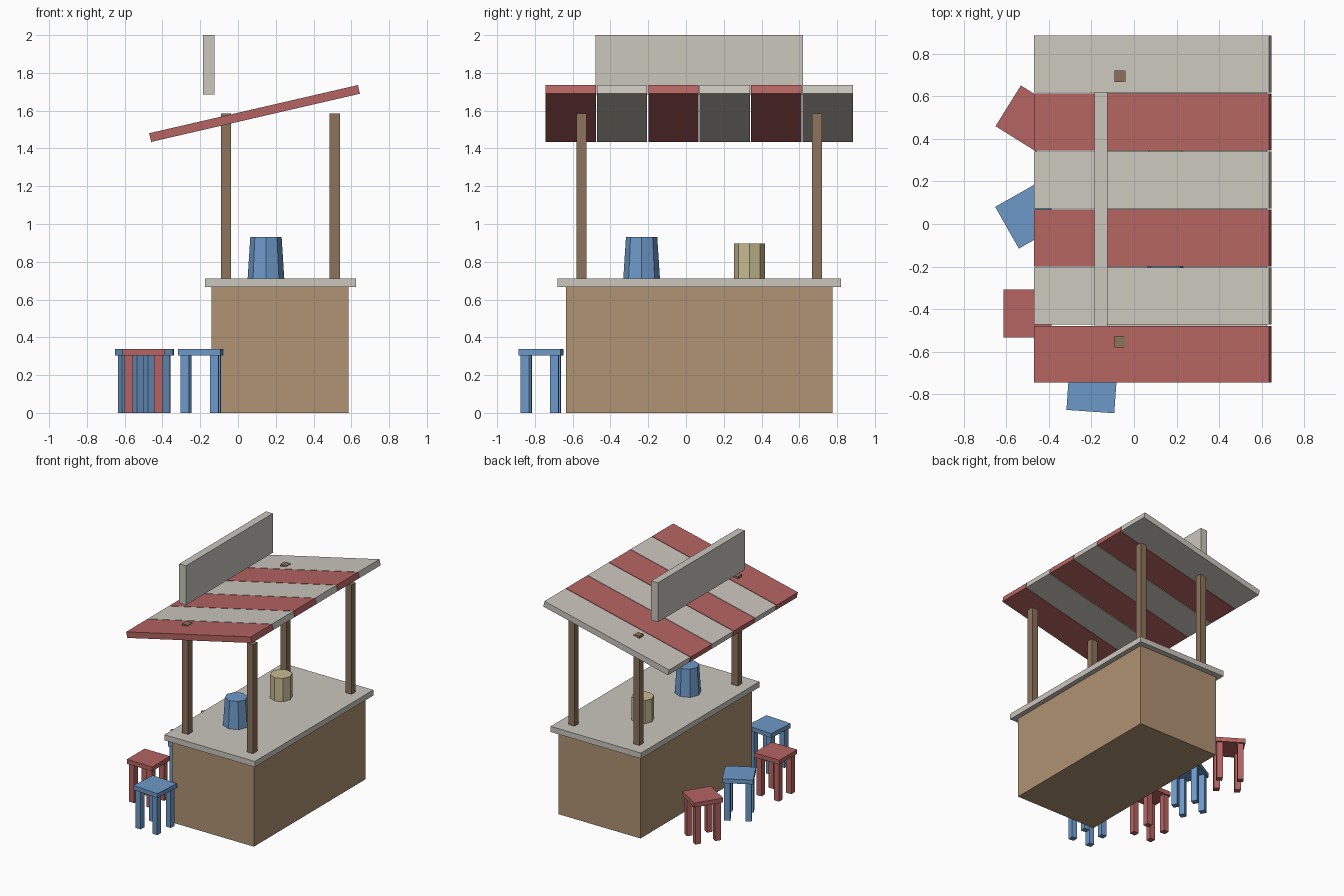
import bpy, bmesh, math
from mathutils import Matrix

cube = bpy.data.objects.get("Cube")
if cube:
    bpy.data.objects.remove(cube, do_unlink=True)


def material(name, r, g, b):
    lin = [((c / 255 + 0.055) / 1.055) ** 2.4 for c in (r, g, b)] + [1.0]
    m = bpy.data.materials.new(name)
    m.use_nodes = True
    m.diffuse_color = lin
    m.node_tree.nodes["Principled BSDF"].inputs["Base Color"].default_value = lin
    return m


CREAM = material("cream", 203, 199, 190)
RED = material("red", 181, 100, 97)
BLUE = material("blue", 109, 153, 200)
TAN = material("tan wood", 176, 147, 115)
BROWN = material("brown wood", 140, 115, 91)
STRAW = material("straw", 200, 187, 146)


def add_box(bm, center, size):
    bmesh.ops.create_cube(bm, size=1, matrix=Matrix.Translation(center) @ Matrix.Diagonal((*size, 1)))


def finish(name, bm, mat, location=(0, 0, 0), rotation=(0, 0, 0)):
    mesh = bpy.data.meshes.new(name)
    bm.to_mesh(mesh)
    bm.free()
    mesh.materials.append(mat)
    ob = bpy.data.objects.new(name, mesh)
    ob.location, ob.rotation_euler = location, rotation
    bpy.context.collection.objects.link(ob)
    return ob


def box(name, mat, center, size, rotation=(0, 0, 0)):
    bm = bmesh.new()
    add_box(bm, (0, 0, 0), size)
    return finish(name, bm, mat, center, rotation)


def tub(name, mat, x, y, z, r_bottom, r_top, height):
    bm = bmesh.new()
    bmesh.ops.create_cone(bm, cap_ends=True, segments=8, radius1=r_bottom, radius2=r_top, depth=height)
    return finish(name, bm, mat, (x, y, z + height / 2))


def stool(name, mat, x, y, degrees):
    bm = bmesh.new()
    add_box(bm, (0, 0, 0.322), (0.225, 0.225, 0.035))
    for sx in (-1, 1):
        for sy in (-1, 1):
            add_box(bm, (sx * 0.078, sy * 0.078, 0.153), (0.045, 0.045, 0.306))
    return finish(name, bm, mat, (x, y, 0), (0, 0, math.radians(degrees)))


# Counter
box("counter_body", TAN, (0.223, 0.07, 0.333), (0.725, 1.41, 0.666))
box("counter_top", CREAM, (0.225, 0.07, 0.688), (0.80, 1.50, 0.045))

# Posts
for x, side in ((-0.064, "right"), (0.512, "left")):
    for y, end in ((-0.553, "front"), (0.693, "back")):
        box(f"{end}_{side}_post", BROWN, (x, y, 1.147), (0.054, 0.054, 0.876))

# Striped sloping awning
for i in range(6):
    box(f"awning_stripe_{i + 1}", CREAM if i % 2 else RED,
        (0.0875, 0.07 + (i - 2.5) * 0.2725, 1.585), (1.134, 0.267, 0.047),
        (0, math.radians(-13), 0))

# Sign board above the awning
box("sign_board", CREAM, (-0.155, 0.07, 1.843), (0.06, 1.10, 0.315))

# Tubs on the counter
tub("blue_tub", BLUE, 0.148, -0.235, 0.711, 0.097, 0.083, 0.219)
tub("straw_tub", STRAW, 0.148, 0.335, 0.711, 0.082, 0.082, 0.186)

# Stools
stool("front_blue_stool", BLUE, -0.197, -0.768, -4)
stool("front_red_stool", RED, -0.5, -0.42, 0)
stool("middle_blue_stool", BLUE, -0.498, 0.038, 29.5)
stool("back_red_stool", RED, -0.495, 0.495, -32)
